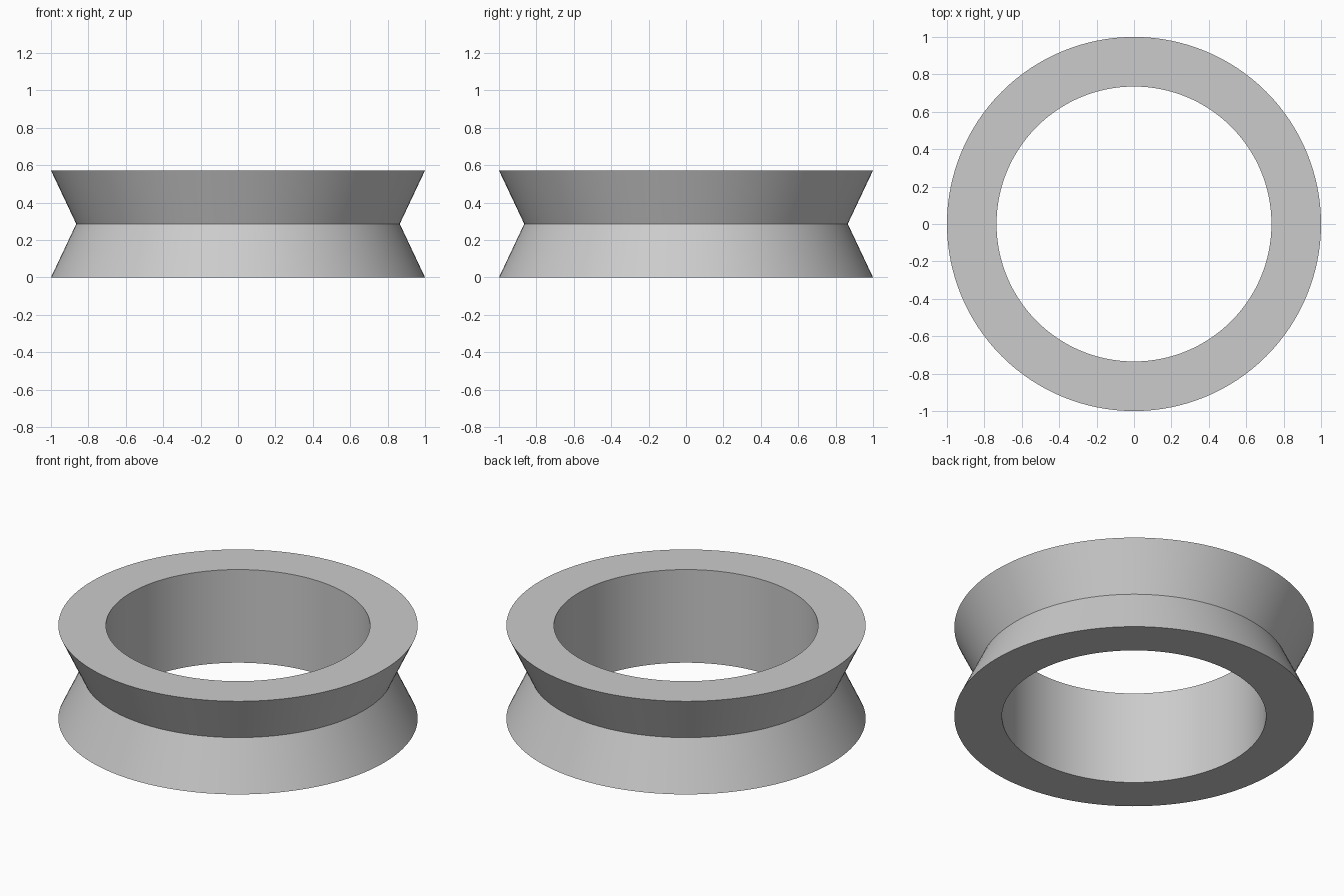
import bpy
import bmesh
from math import cos, sin, tau, radians

cube = bpy.data.objects.get("Cube")
if cube:
    bpy.data.objects.remove(cube, do_unlink=True)

SEGMENTS = 128
HEIGHT = 0.572
OUTER, WAIST, BORE = 1.0, 0.865, 0.735

# Plain grey material
grey = bpy.data.materials.new("light_grey")
grey.use_nodes = True
colour = (0.6, 0.6, 0.6, 1)
grey.diffuse_color = colour
grey.node_tree.nodes["Principled BSDF"].inputs["Base Color"].default_value = colour

# Closed cross-section: V-grooved outside, straight bore inside
profile = [(OUTER, 0), (WAIST, HEIGHT / 2), (OUTER, HEIGHT), (BORE, HEIGHT), (BORE, 0)]

# Revolve the cross-section around z
bm = bmesh.new()
rings = []
for r, z in profile:
    angles = [tau * i / SEGMENTS for i in range(SEGMENTS)]
    rings.append([bm.verts.new((r * cos(a), r * sin(a), z)) for a in angles])
for k, low in enumerate(rings):
    high = rings[(k + 1) % len(rings)]
    for i in range(SEGMENTS):
        j = (i + 1) % SEGMENTS
        bm.faces.new((low[i], low[j], high[j], high[i]))
bmesh.ops.recalc_face_normals(bm, faces=bm.faces)

mesh = bpy.data.meshes.new("grooved_ring")
bm.to_mesh(mesh)
bm.free()
mesh.materials.append(grey)
ring = bpy.data.objects.new("grooved_ring", mesh)
bpy.context.collection.objects.link(ring)

# Smooth walls with crisp rims and groove
bpy.ops.object.select_all(action="DESELECT")
ring.select_set(True)
bpy.context.view_layer.objects.active = ring
bpy.ops.object.shade_smooth_by_angle(angle=radians(30))
